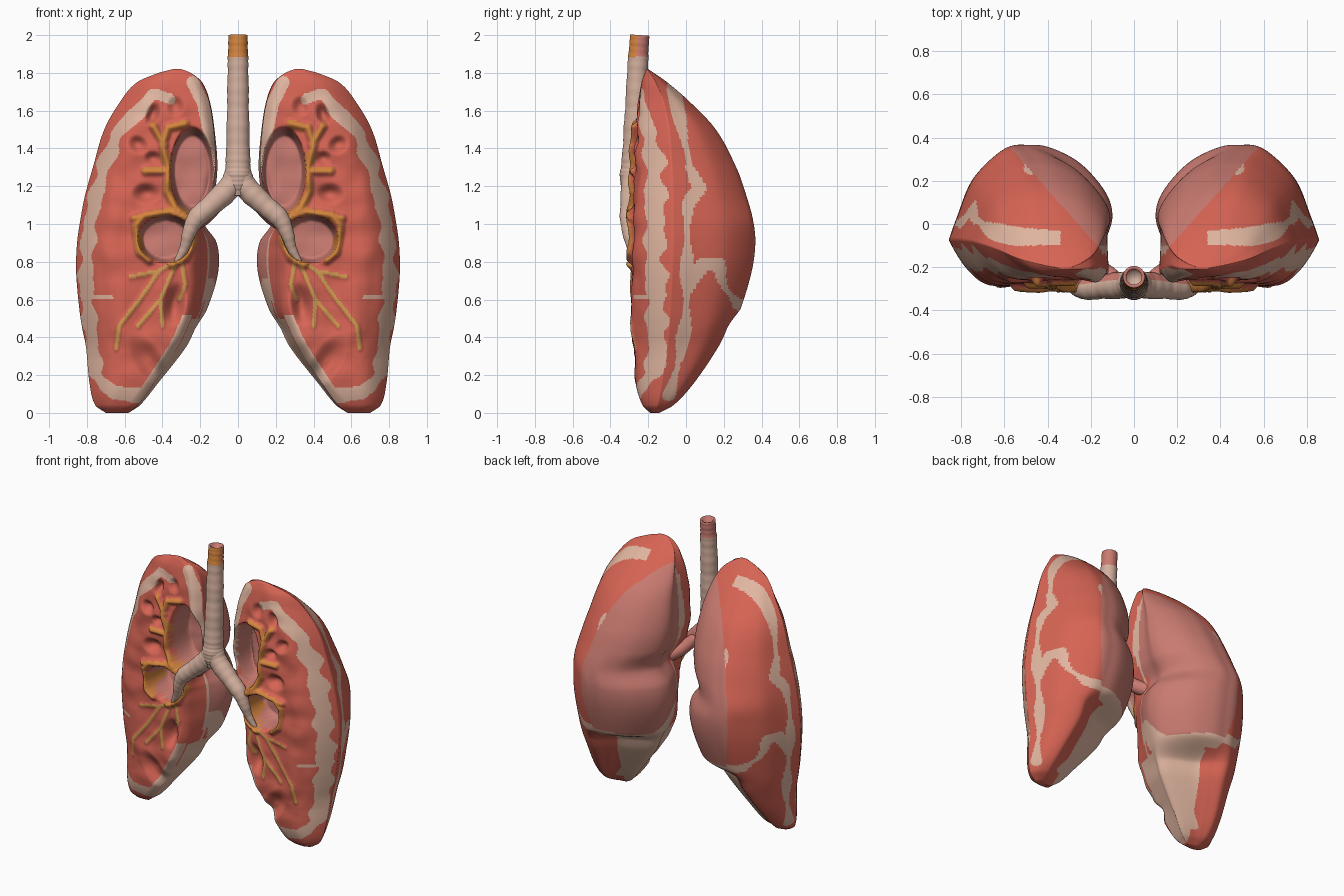
import bpy, bmesh, math
from mathutils import Vector, Matrix, noise

if "Cube" in bpy.data.objects:
    bpy.data.objects.remove(bpy.data.objects["Cube"])

# ---------- materials ----------
def lin(c):
    return tuple((v / 255 / 12.92) if v < 10 else ((v / 255 + 0.055) / 1.055) ** 2.4 for v in c) + (1,)

NAMES = [("lung_red", (214, 100, 84)), ("inner_pink", (200, 122, 112)), ("border_cream", (225, 182, 160)),
         ("airway_beige", (212, 176, 158)), ("vessel_orange", (212, 132, 62)), ("bronchiole_yellow", (208, 155, 80))]
RED, PINK, CREAM, BEIGE, ORANGE, YELLOW = range(6)
mats = []
for n, c in NAMES:
    m = bpy.data.materials.new(n)
    m.diffuse_color = lin(c)
    m.use_nodes = True
    m.node_tree.nodes["Principled BSDF"].inputs["Base Color"].default_value = m.diffuse_color
    mats.append(m)

# ---------- helpers ----------
def interp(rows, t):
    """Smooth curve through rows whose first value is the key."""
    i = 0
    while i < len(rows) - 2 and t > rows[i + 1][0]:
        i += 1
    a, b = rows[i], rows[i + 1]
    p, q = rows[max(i - 1, 0)], rows[min(i + 2, len(rows) - 1)]
    h = b[0] - a[0]
    u = min(max((t - a[0]) / h, 0), 1)
    out = []
    for k in range(1, len(a)):
        m0 = (b[k] - p[k]) / (b[0] - p[0]) * h
        m1 = (q[k] - a[k]) / (q[0] - a[0]) * h
        out.append((2*u**3 - 3*u*u + 1) * a[k] + (u**3 - 2*u*u + u) * m0
                   + (3*u*u - 2*u**3) * b[k] + (u**3 - u*u) * m1)
    return out

def dist(line, x, z):
    best = 9
    for (ax, az), (bx, bz) in zip(line, line[1:]):
        dx, dz = bx - ax, bz - az
        t = min(max(((x - ax) * dx + (z - az) * dz) / (dx * dx + dz * dz), 0), 1)
        best = min(best, math.hypot(x - ax - t * dx, z - az - t * dz))
    return best

def smooth(a, b, v):
    t = min(max((v - a) / (b - a), 0), 1)
    return t * t * (3 - 2 * t)

def finish(bm, name):
    me = bpy.data.meshes.new(name)
    bm.to_mesh(me)
    bm.free()
    for m in mats:
        me.materials.append(m)
    me.polygons.foreach_set("use_smooth", [True] * len(me.polygons))
    ob = bpy.data.objects.new(name, me)
    bpy.context.collection.objects.link(ob)
    return ob

# ---------- lung shape ----------
# z, medial x front, medial x back, lateral x, back y, front y, rim y
PROFILE = [(0.0, .58, .58, .70, -.14, -.19, -.165), (.04, .53, .52, .755, -.06, -.23, -.15),
           (.15, .45, .43, .785, .05, -.265, -.13), (.35, .32, .275, .805, .195, -.28, -.1),
           (.45, .27, .225, .825, .245, -.28, -.09), (.55, .235, .165, .84, .285, -.28, -.085),
           (.75, .22, .107, .857, .343, -.28, -.075),
           (.9, .215, .115, .852, .362, -.28, -.07), (1.02, .20, .185, .835, .35, -.28, -.07),
           (1.15, .145, .13, .81, .315, -.275, -.07), (1.3, .118, .11, .768, .262, -.27, -.075),
           (1.5, .128, .125, .708, .155, -.262, -.09), (1.65, .152, .15, .622, .015, -.25, -.12),
           (1.75, .192, .19, .535, -.10, -.235, -.16), (1.80, .25, .25, .42, -.17, -.218, -.19),
           (1.82, .30, .30, .345, -.2, -.208, -.204)]
# back half of a slice: fraction across, fraction towards the back
BACK = [(1, 0), (.95, .25), (.85, .66), (.65, .97), (.5, 1.01), (.37, .98), (.2, .83), (.06, .57), (.0, .33), (.02, .08)]
# hollows in the cut front: x, z, half width, half height, tilt, depth
HOLLOWS = [(.243, 1.28, .115, .23, 0, .2), (.385, .92, .145, .125, 0, .2), (.335, .575, .065, .12, .15, .06),
           (.47, .27, .08, .17, -.6, .05), (.45, 1.58, .04, .07, .3, .045), (.53, 1.42, .06, .05, .5, .04),
           (.49, 1.16, .08, .06, 0, .045), (.45, 1.35, .05, .04, 0, .035), (.33, 1.62, .05, .06, 0, .03)]
# orange vessels around the hollows and yellow bronchioles below
VESSELS = [[(.24, 1.04), (.33, 1.08), (.375, 1.17), (.37, 1.3), (.40, 1.42), (.37, 1.51), (.28, 1.53)],
           [(.37, 1.28), (.49, 1.28)], [(.39, 1.42), (.45, 1.52)],
           [(.24, 1.02), (.36, 1.065), (.5, 1.045), (.54, .99)], [(.25, 1.0), (.235, .92), (.28, .82), (.35, .785)],
           [(.5, 1.04), (.55, 1.03)], [(.54, .97), (.52, .85), (.47, .81)]]
TWIGS = [[(.28, .84), (.42, .75), (.57, .72)], [(.42, .75), (.52, .6), (.63, .46), (.645, .34)],
         [(.33, .79), (.41, .6), (.53, .46)], [(.3, .8), (.28, .68), (.31, .6)], [(.41, .6), (.40, .46)]]
# cream borders on the front, as (x, z)
BORDERS = [[(.36, 1.67), (.45, 1.68), (.55, 1.58), (.64, 1.47), (.70, 1.33), (.74, 1.2), (.785, 1.0), (.805, .75),
            (.80, .6), (.775, .4), (.755, .2), (.66, .11), (.5, .11)],
           [(.13, 1.2), (.145, 1.45), (.185, 1.64), (.24, 1.75)], [(.77, .61), (.67, .61)]]
# cream seams on the side and back, as (y, z)
SEAMS = [[(-.07, 1.72), (-.03, 1.55), (.02, 1.3), (.07, 1.19), (.01, 1.1), (0, .5), (-.03, .3), (-.09, .1)],
         [(0, .62), (.09, .79), (.17, .79), (.2, .67), (.27, .58), (.36, .56)],
         [(-.13, 1.6), (-.11, .9), (-.115, .25)]]

def hollow(x, z, h):
    dx, dz = x - h[0], z - h[1]
    c, s = math.cos(h[4]), math.sin(h[4])
    return math.hypot((dx * c + dz * s) / h[2], (dz * c - dx * s) / h[3])

def front_y(x, z, M, L, F, yr):
    w = min(.22, (L - M) * .5)
    y = F + (yr - F) * (1 - min((L - x) / w, 1)) ** 2.2
    y += .05 * min(1, (L - M) / .4) ** 2 * (1 - min((x - M) / .06, 1)) ** 2
    inner = smooth(.05, .15, L - x) * smooth(.12, .25, z) * smooth(1.75, 1.6, z)
    y += .014 * inner * noise.noise(Vector((x * 9, 0, z * 9)))
    for h in HOLLOWS:
        q = hollow(x, z, h)
        if q < 1.2:
            y += h[5] * (1 - smooth(.8 if h[5] > .1 else .1, 1.04, q))
    dv = min(dist(l, x, z) for l in VESSELS)
    dt = min(dist(l, x, z) for l in TWIGS)
    y -= .03 * (1 - smooth(.0, .035, dv)) + .008 * (1 - smooth(0, .025, dt))
    return y

def front_colour(x, y, z, M):
    wave = .008 * math.sin(z * 29) + .006 * math.sin(z * 47 + x * 20)
    if min(dist(l, x, z) for l in VESSELS) < .019 + wave * .6:
        return ORANGE
    if any(hollow(x, z, h) < .97 for h in HOLLOWS[:2]):
        return PINK
    if min(dist(l, x, z) for l in TWIGS) < .01:
        return YELLOW
    if dist(BORDERS[0], x, z) < .035 + wave or dist(BORDERS[1], x, z) < .033:
        return CREAM
    if .05 < z < .52 and x - M < .05:
        return CREAM
    return CREAM if dist(BORDERS[2], x, z) < .01 else RED

def back_colour(x, y, z, M):
    edge = .012 * math.sin(z * 17 + x * 9)
    if z < .5 and x < .45 + .25 * (.5 - z) and y > -.22:
        return CREAM
    if x < .17 + (y + .1) * .89:
        if z > .56 + edge + .14 * smooth(.12, -.05, y):
            return CREAM if y < -.1 and z > 1.1 else PINK
        return CREAM if z > .46 or x < .45 else RED
    if z < 1.5 or x > .34:
        if min(dist(SEAMS[0], y, z), dist(SEAMS[1], y, z)) < .026 + edge:
            return CREAM
    if dist(SEAMS[2], y, z) < .012 or math.hypot(x - .48, (y - .27) * .7) < .03:
        return CREAM
    return RED

# ---------- build one lung as a lofted skin ----------
ROWS, NF, NB = 200, 125, 115
bm = bmesh.new()
grid, medial = [], []
for i in range(ROWS + 1):
    t = i / ROWS
    z = 1.82 * (.6 * t + .4 * (.5 - .5 * math.cos(math.pi * t)))
    M, Mb, L, B, F, yr = interp(PROFILE, z)
    medial.append(M)
    row = []
    for j in range(NF + 1):
        x = M + (L - M) * j / NF
        row.append((x, front_y(x, z, M, L, F, yr), z))
    under = .5 * smooth(.56, .44, z)      # hollowed underside
    pts = [(k, Mb + s * (L - Mb), yr + v * (1 - under * smooth(.75, .25, s)) * (B - yr))
           for k, (s, v) in enumerate(BACK)]
    pts[0] = (0, row[-1][0], row[-1][1])
    pts.append((len(BACK), row[0][0], row[0][1]))
    for j in range(1, NB):
        x, y = interp(pts, len(BACK) * j / NB)
        row.append((x, y, z))
    grid.append([bm.verts.new(p) for p in row])
N = len(grid[0])
for a, b, M in zip(grid, grid[1:], medial):
    for j in range(N):
        f = bm.faces.new((a[j], a[(j + 1) % N], b[(j + 1) % N], b[j]))
        f.material_index = (front_colour if j < NF else back_colour)(*f.calc_center_median(), M)
bm.faces.new(grid[0][::-1])
bm.faces.new(grid[-1])
bmesh.ops.recalc_face_normals(bm, faces=bm.faces)
lung = finish(bm, "lung_right_side")

# mirrored lung
bm = bmesh.new()
bm.from_mesh(lung.data)
bmesh.ops.transform(bm, matrix=Matrix.Scale(-1, 4, (1, 0, 0)), verts=bm.verts)
bmesh.ops.reverse_faces(bm, faces=bm.faces)
finish(bm, "lung_left_side")

# ---------- ringed airway tubes ----------
def tube(name, path, steps, rings, rule, open_top=False, sides=32):
    rows = [(k, *p) for k, p in enumerate(path)]
    last = len(path) - 1
    samples = [interp(rows, last * i / steps) for i in range(steps + 1)]
    bm = bmesh.new()
    loops = []
    def ring(p, tan, r):
        side = tan.cross(Vector((0, 1, 0))).normalized()
        up = side.cross(tan)
        return [bm.verts.new(p + r * (math.cos(a) * side + math.sin(a) * up))
                for a in (2 * math.pi * k / sides for k in range(sides))]
    for i, s in enumerate(samples):
        p = Vector(s[:3])
        tan = (Vector(samples[min(i + 1, steps)][:3]) - Vector(samples[max(i - 1, 0)][:3])).normalized()
        if i == 0 and open_top:   # inner wall of the open end
            loops += [ring(p + tan * d, tan, s[3] * .72) for d in (.12, .004)]
        wob = 1 + .014 * math.sin(2 * math.pi * rings * i / steps) + .02 * math.sin(i * .37)
        loops.append(ring(p, tan, s[3] * wob))
    for a, b in zip(loops, loops[1:]):
        for k in range(sides):
            bm.faces.new((a[k], a[(k + 1) % sides], b[(k + 1) % sides], b[k]))
    bm.faces.new(loops[0][::-1])
    bm.faces.new(loops[-1])
    bmesh.ops.recalc_face_normals(bm, faces=bm.faces)
    for f in bm.faces:
        f.material_index = rule(f.calc_center_median(), f.normal)
    finish(bm, name)

def trachea_rule(c, n):
    if c.z > 1.885:
        return ORANGE if n.y < -.25 and c.y < -.26 else PINK
    return BEIGE

tube("trachea", [(0, -.245, 2.0, .05), (0, -.255, 1.85, .054), (0, -.265, 1.6, .058), (0, -.275, 1.35, .064),
                 (0, -.28, 1.24, .07), (0, -.28, 1.15, .045)], 120, 20, trachea_rule, True)

def bronchus_rule(c, n):
    return PINK if n.y > .45 and abs(c.x) > .07 else BEIGE

for s, side in ((1, "right_side"), (-1, "left_side")):
    tube("bronchus_" + side, [(0, -.278, 1.3, .055), (s * .04, -.282, 1.2, .062), (s * .13, -.29, 1.11, .057),
                              (s * .22, -.30, 1.03, .05), (s * .26, -.3, .95, .036), (s * .285, -.285, .87, .026),
                              (s * .33, -.27, .79, .014)], 80, 13, bronchus_rule)
    # vessel stub joining the lung behind the airway
    tube("vessel_stub_" + side, [(s * .09, -.25, 1.13, .035), (s * .17, -.2, 1.05, .045), (s * .25, -.12, 1.0, .05)],
         16, 2, lambda c, n: PINK)
